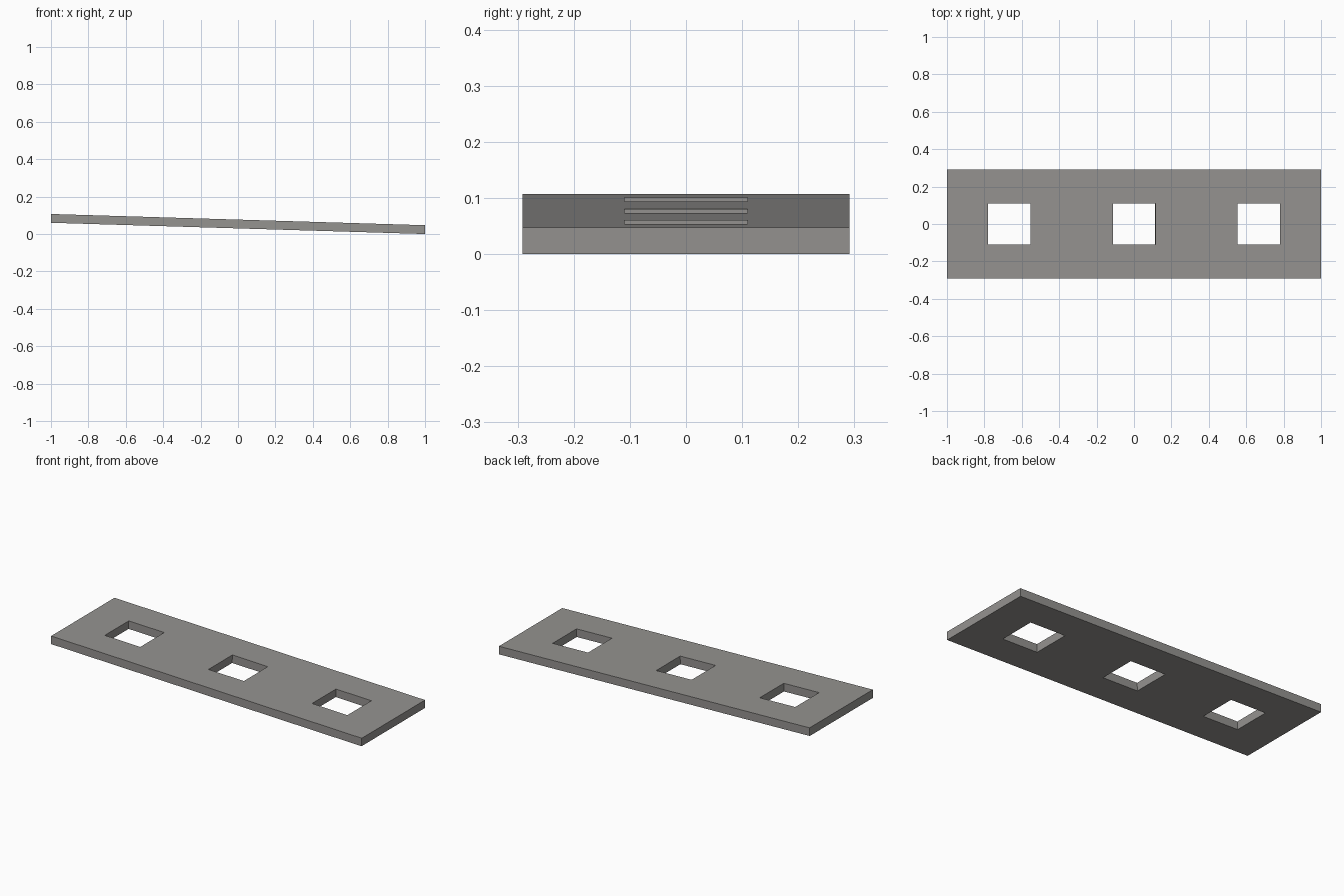
import bpy
import bmesh
import math
from mathutils import Matrix

cube = bpy.data.objects.get("Cube")
if cube:
    bpy.data.objects.remove(cube, do_unlink=True)

LENGTH, HALF_WIDTH, THICKNESS = 2.0, 0.291, 0.047
HOLE_X, HOLE_Y, SPACING = 0.114, 0.11, 0.667
TILT = math.atan(0.03)

# Warm grey material
grey = bpy.data.materials.new("warm grey")
grey.use_nodes = True
colour = (0.30, 0.292, 0.28, 1)
grey.diffuse_color = colour
grey.node_tree.nodes["Principled BSDF"].inputs["Base Color"].default_value = colour

# Cut lines of the plate; every odd column in the middle row is a hole
xs = [-LENGTH / 2]
for i in (-1, 0, 1):
    xs += [i * SPACING - HOLE_X, i * SPACING + HOLE_X]
xs.append(LENGTH / 2)
ys = [-HALF_WIDTH, -HOLE_Y, HOLE_Y, HALF_WIDTH]

bm = bmesh.new()
grid = [[bm.verts.new((x, y, 0)) for y in ys] for x in xs]
for i in range(len(xs) - 1):
    for j in range(len(ys) - 1):
        if j == 1 and i % 2 == 1:
            continue
        bm.faces.new((grid[i][j], grid[i + 1][j],
                      grid[i + 1][j + 1], grid[i][j + 1]))

# Give the plate its thickness
top = bmesh.ops.extrude_face_region(bm, geom=bm.faces[:])
bmesh.ops.translate(bm, vec=(0, 0, THICKNESS),
                    verts=[g for g in top["geom"] if isinstance(g, bmesh.types.BMVert)])
bmesh.ops.recalc_face_normals(bm, faces=bm.faces[:])

# Slope it down towards +x, then centre it and rest it on the ground
bmesh.ops.rotate(bm, verts=bm.verts[:], cent=(0, 0, 0),
                 matrix=Matrix.Rotation(TILT, 3, 'Y'))
low = min(v.co.z for v in bm.verts)
mid = (min(v.co.x for v in bm.verts) + max(v.co.x for v in bm.verts)) / 2
bmesh.ops.translate(bm, vec=(-mid, 0, -low), verts=bm.verts[:])

mesh = bpy.data.meshes.new("sloped_plate")
bm.to_mesh(mesh)
bm.free()
mesh.materials.append(grey)
plate = bpy.data.objects.new("sloped_plate", mesh)
bpy.context.collection.objects.link(plate)
